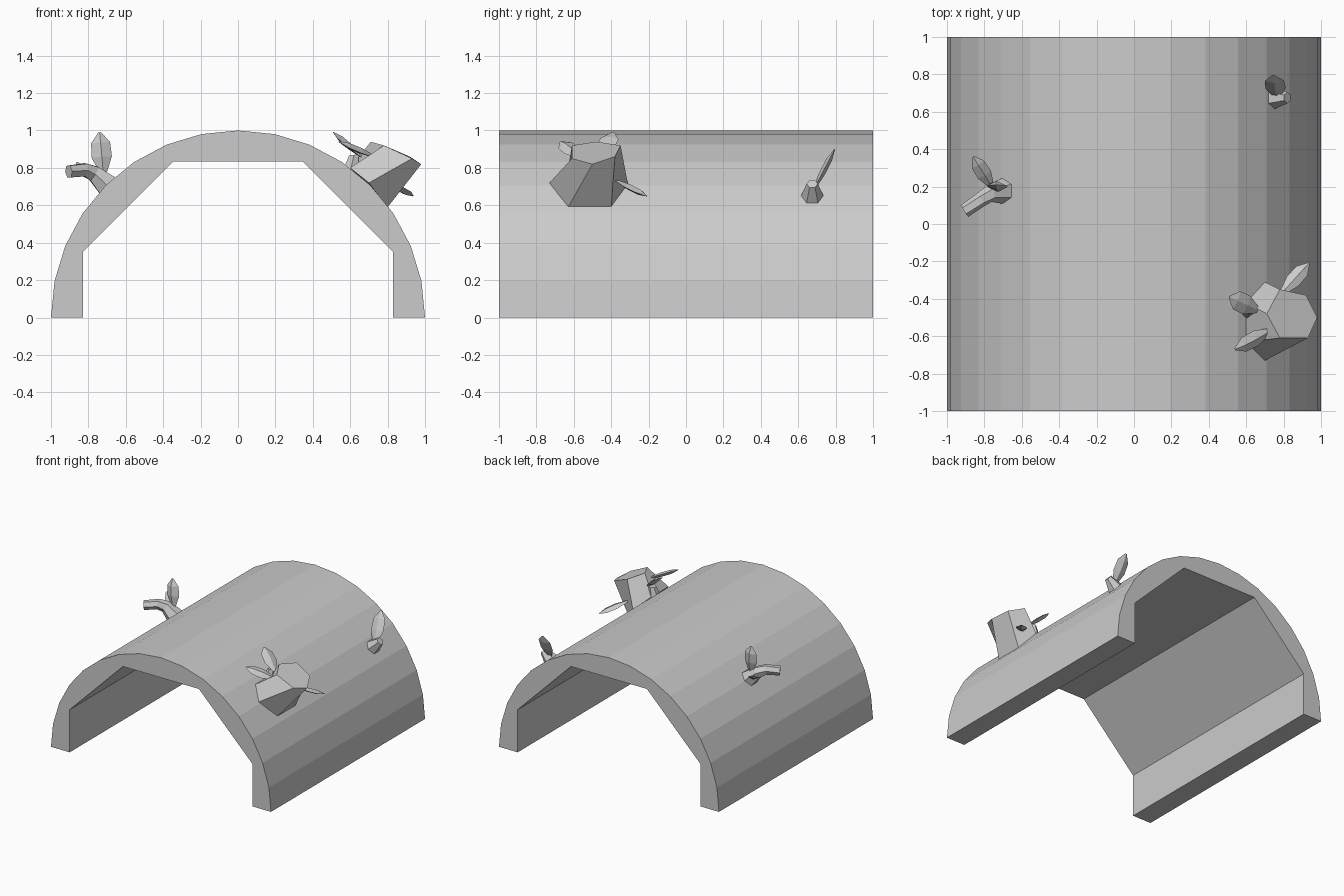
import bpy, math
from mathutils import Vector

if "Cube" in bpy.data.objects:
    bpy.data.objects.remove(bpy.data.objects["Cube"])


def make(name, verts, faces):
    me = bpy.data.meshes.new(name)
    me.from_pydata([tuple(v) for v in verts], [], faces)
    me.validate()
    ob = bpy.data.objects.new(name, me)
    bpy.context.collection.objects.link(ob)
    return ob


def skin(name, rings):
    """Join equal-sized rings of points into a closed flat-faced solid."""
    n = len(rings[0])
    faces = [(r * n + i, r * n + (i + 1) % n, (r + 1) * n + (i + 1) % n, (r + 1) * n + i)
             for r in range(len(rings) - 1) for i in range(n)]
    faces += [tuple(reversed(range(n))), tuple(range((len(rings) - 1) * n, len(rings) * n))]
    return make(name, [v for r in rings for v in r], faces)


def ring(center, normal, rad, n=6):
    nrm = Vector(normal).normalized()
    a = Vector((0, 1, 0)).cross(nrm).normalized()
    b = nrm.cross(a)
    return [Vector(center) + rad * (math.cos(t) * a + math.sin(t) * b)
            for t in (math.tau * (i + 0.5) / n for i in range(n))]


def leaf(name, base, tip, side, half, thick=0.018):
    """Pointed leaf with a diamond cross-section."""
    p, q = Vector(base), Vector(tip)
    d = (q - p).normalized()
    w = (Vector(side) - Vector(side).dot(d) * d).normalized()
    u = d.cross(w)
    rings = []
    for t, s in ((0, 0.3), (0.4, 0.9), (0.75, 0.85), (1, 0.12)):
        c = p.lerp(q, t)
        rings.append([c + w * half * s, c + u * thick * s, c - w * half * s, c - u * thick * s])
    return skin(name, rings)


# Hollow half log: 16-sided outer arch, octagonal inner arch
outer = [(math.cos(math.pi * i / 16), math.sin(math.pi * i / 16)) for i in range(17)]
inner = [(-0.83, 0), (-0.83, 0.35), (-0.345, 0.835), (0.345, 0.835), (0.83, 0.35), (0.83, 0)]
prof = outer + inner
skin("half_log", [[(x, y, z) for x, z in prof] for y in (1, -1)])

# Large cut branch stump
base = [(0.80, -0.63, 0.59), (0.80, -0.40, 0.59), (0.70, -0.31, 0.71),
        (0.60, -0.42, 0.80), (0.60, -0.63, 0.80), (0.70, -0.73, 0.72)]
cap = [(0.98, -0.50, 0.82), (0.92, -0.38, 0.86), (0.78, -0.35, 0.92),
       (0.71, -0.48, 0.94), (0.78, -0.61, 0.92), (0.93, -0.61, 0.85)]
skin("stump", [base, cap])
leaf("stump_leaf_upper", (0.66, -0.46, 0.86), (0.51, -0.39, 0.99), (0.3, 1, 0), 0.06)
leaf("stump_leaf_front", (0.73, -0.57, 0.86), (0.54, -0.67, 0.94), (-0.4, 0.8, 0.4), 0.05)
leaf("stump_leaf_back", (0.79, -0.37, 0.73), (0.935, -0.21, 0.65), (1, -0.7, 0), 0.045)
skin("stump_twig", [ring((0.60, -0.46, 0.78), (-0.1, 0, 1), 0.05),
                    ring((0.62, -0.45, 0.87), (-0.1, 0, 1), 0.03)])

# Bent twig on the left
skin("left_twig", [ring((-0.68, 0.18, 0.69), (-0.7, 0, 0.7), 0.075),
                   ring((-0.77, 0.165, 0.77), (-0.8, -0.2, 0.5), 0.048),
                   ring((-0.82, 0.13, 0.79), (-1, -0.5, 0.2), 0.04),
                   ring((-0.905, 0.07, 0.78), (-1, -0.6, -0.1), 0.037)])
leaf("left_leaf_upright", (-0.72, 0.19, 0.77), (-0.74, 0.21, 0.99), (1, 0, 0), 0.06, 0.03)
leaf("left_leaf_back", (-0.76, 0.20, 0.73), (-0.86, 0.36, 0.83), (1, 0.6, 0), 0.045)

# Small sprout on the right
skin("sprout_stub", [ring((0.74, 0.675, 0.64), (0.75, 0, 0.65), 0.065),
                     ring((0.82, 0.675, 0.715), (0.75, 0, 0.65), 0.03)])
leaf("sprout_leaf", (0.765, 0.68, 0.68), (0.745, 0.795, 0.90), (1, 0, 0), 0.06)

# Consistent outward normals
import bmesh
for ob in bpy.context.collection.objects:
    bm = bmesh.new()
    bm.from_mesh(ob.data)
    bmesh.ops.recalc_face_normals(bm, faces=bm.faces)
    bm.to_mesh(ob.data)
    bm.free()
